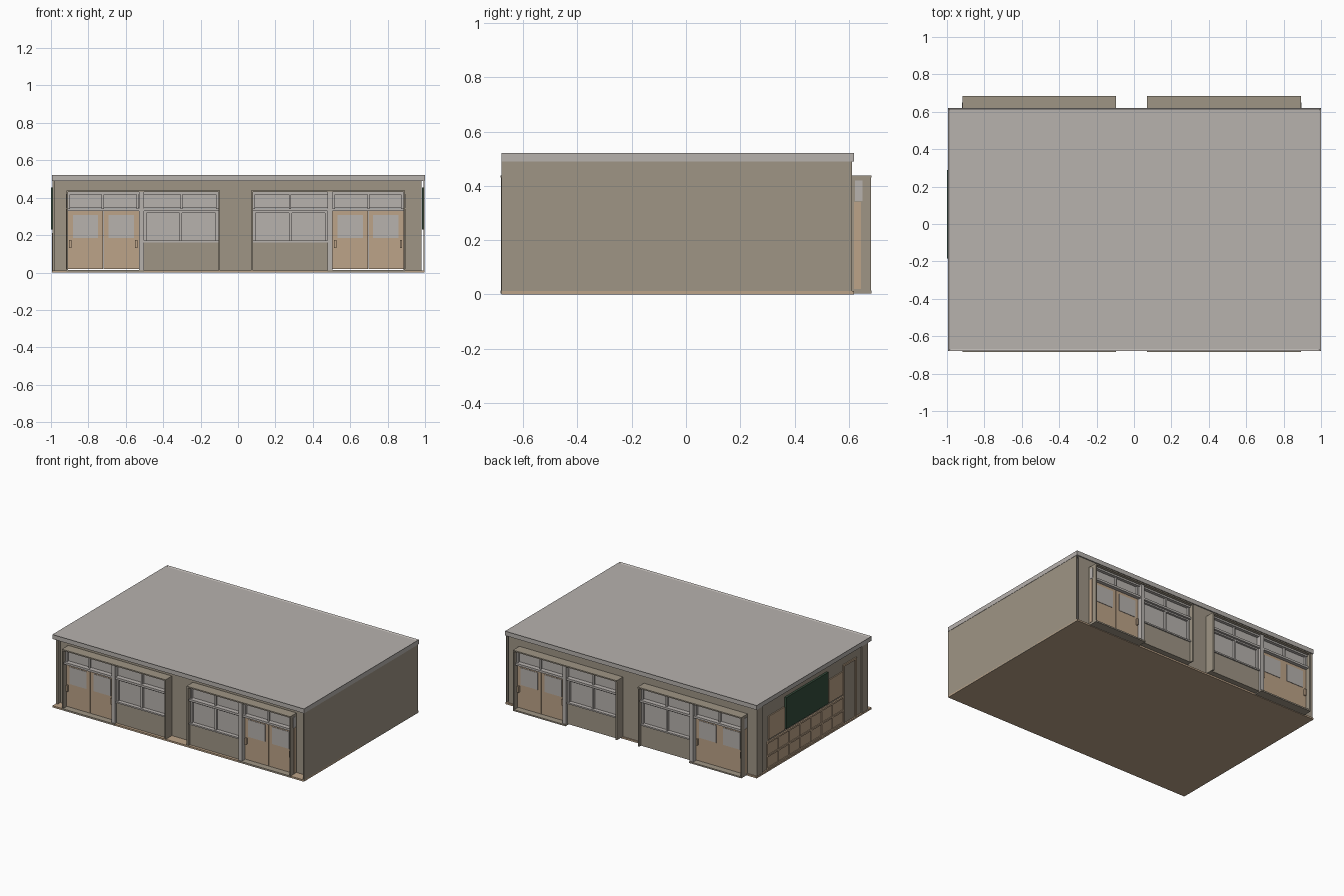
import bpy, bmesh

if "Cube" in bpy.data.objects:
    bpy.data.objects.remove(bpy.data.objects["Cube"])

def mat(name, c):
    m = bpy.data.materials.new(name)
    m.diffuse_color = (*c, 1)
    m.use_nodes = True
    m.node_tree.nodes["Principled BSDF"].inputs["Base Color"].default_value = m.diffuse_color
    return m

BEIGE = mat("beige_wall", (.347, .301, .235))
TAN = mat("tan_wood", (.503, .366, .246))
GREY = mat("light_grey", (.474, .445, .423))
GREEN = mat("board_green", (.035, .075, .045))

def box(name, x, y, z, m):
    """Box from three (low, high) ranges."""
    bm = bmesh.new()
    bmesh.ops.create_cube(bm, size=1)
    for v in bm.verts:
        for i, r in enumerate((x, y, z)):
            lo, hi = min(r), max(r)
            v.co[i] = hi if v.co[i] > 0 else lo
    me = bpy.data.meshes.new(name)
    bm.to_mesh(me)
    bm.free()
    me.materials.append(m)
    ob = bpy.data.objects.new(name, me)
    bpy.context.collection.objects.link(ob)
    return ob

# floor
box("floor", (-.995, .998), (-.68, .62), (0, .012), TAN)

# roof slab with a slightly sunk deck inside the rim
roof = box("roof", (-.995, 1), (-.68, .62), (.49, .522), GREY)
bm = bmesh.new()
bm.from_mesh(roof.data)
bm.faces.ensure_lookup_table()
bm.normal_update()
top = [f for f in bm.faces if f.normal.z > .9]
bmesh.ops.inset_region(bm, faces=top, thickness=.015, depth=0)
for v in top[0].verts:
    v.co.z -= .006
bm.to_mesh(roof.data)
bm.free()

# end walls
box("right_wall", (.993, .998), (-.68, .612), (0, .49), BEIGE)
box("left_wall", (-.985, -.979), (-.61, .612), (.012, .49), BEIGE)
for y in ((-.64, -.575), (.55, .612)):
    box("left_corner_post", (-.993, -.98), y, (.012, .49), BEIGE)

# left wall: panelled dado, door-height frame and green board
box("dado_panel", (-.989, -.985), (-.37, .49), (.012, .2), TAN)
for i in range(8):
    y = -.37 + i * .86 / 7
    box("dado_stile", (-.994, -.985), (y - .006, y + .006), (.012, .21), TAN)
for z in (.02, .11, .205):
    box("dado_rail", (-.995, -.985), (-.375, .495), (z - .006, z + .006), TAN)
for y in ((.3, .48), (-.36, -.2)):
    box("notice_panel", (-.993, -.985), y, (.225, .39), TAN)
box("green_board", (-1, -.985), (-.185, .29), (.23, .455), GREEN)
for y in (-.37, -.51):
    box("frame_stile", (-.993, -.985), (y - .007, y + .007), (.012, .43), TAN)
box("frame_head", (-.993, -.985), (-.517, -.363), (.42, .434), TAN)
# inner board on the right wall
box("inner_board", (.984, .992), (-.185, .29), (.23, .455), GREEN)

CX = -.0125

def bay(sx, sy):
    """Projecting bay: window inside, double door outside."""
    def part(name, u, d, z, m):
        box(name, [CX + sx * a for a in u], [sy * a for a in d], z, m)

    # lid, header and end fins
    part("bay_lid", (.083, .905), (.605, .684), (.43, .439), BEIGE)
    part("inner_fin", (.083, .093), (.605, .682), (.012, .43), BEIGE)
    part("outer_fin", (.897, .905), (.605, .682), (.012, .43), BEIGE)
    part("side_wood", (.904, .907), (.62, .645), (.02, .34), TAN)
    part("side_light", (.904, .907), (.623, .65), (.345, .42), GREY)
    part("middle_post", (.49, .518), (.605, .676), (.012, .43), GREY)
    # transom lights
    part("transom_glass", (.093, .897), (.63, .64), (.345, .43), GREY)
    part("transom_rail", (.093, .897), (.63, .67), (.328, .343), GREY)
    part("transom_head", (.093, .897), (.63, .662), (.418, .43), GREY)
    for u in (.098, .29, .525, .71, .891):
        part("transom_bar", (u - .006, u + .006), (.63, .655), (.343, .42), GREY)
    # window over a low wall
    part("low_wall", (.093, .49), (.61, .66), (.012, .16), BEIGE)
    part("window_sill", (.093, .49), (.61, .668), (.16, .17), GREY)
    part("window_glass", (.093, .49), (.63, .64), (.17, .33), GREY)
    for u in (.1, .293, .484):
        part("window_bar", (u - .007, u + .007), (.635, .655), (.17, .33), GREY)
    part("window_head", (.093, .49), (.635, .655), (.318, .33), GREY)
    # double door with glazed lights and handles
    for a, b, h in ((.518, .707, .532), (.709, .897, .884)):
        part("door", (a, b), (.62, .645), (.018, .33), TAN)
        m = (a + b) / 2
        part("door_light", (m - .068, m + .068), (.645, .648), (.185, .308), GREY)
        part("door_handle", (h - .006, h + .006), (.645, .658), (.13, .175), TAN)
    part("door_step", (.49, .905), (.6, .684), (.004, .014), BEIGE)

for sy in (-1, 1):
    # facade: end strips, middle pier and lintel around the bays
    for name, x, z in (("end_strip", (-.98, -.91), (.012, .49)),
                       ("middle_pier", (-.1, .075), (.012, .49)),
                       ("end_strip", (.885, .98), (.012, .49)),
                       ("lintel", (-.98, .98), (.43, .49))):
        box("facade_" + name, x, (sy * .605, sy * .612), z, BEIGE)
    for sx in (-1, 1):
        bay(sx, sy)
